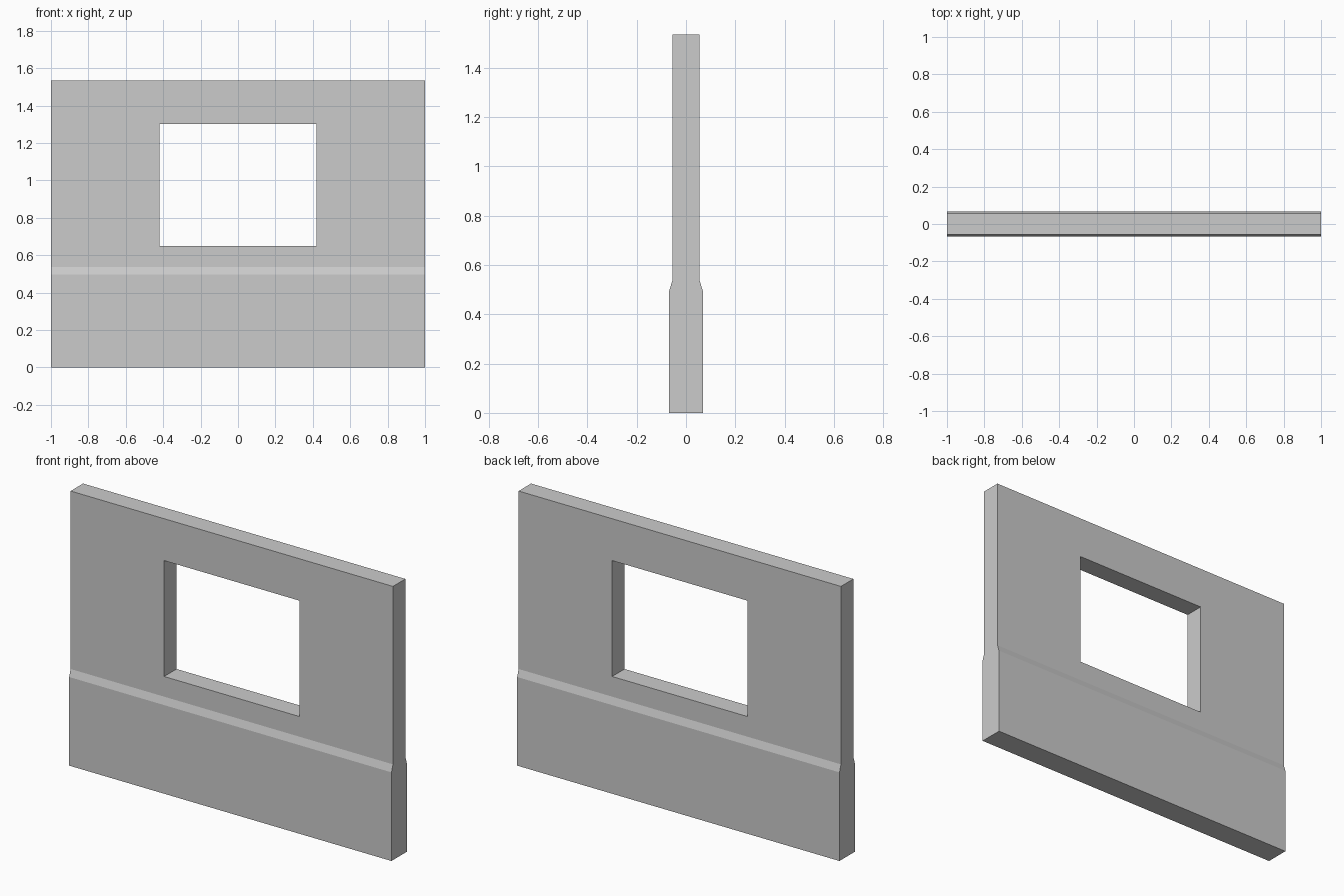
import bpy, bmesh

if "Cube" in bpy.data.objects:
    bpy.data.objects.remove(bpy.data.objects["Cube"])

HALF_LENGTH = 1.0
WIN_X, WIN_LOW, WIN_HIGH = 0.42, 0.65, 1.30

bm = bmesh.new()

# Wall cross-section: thick base, sloped ledge, thinner upper wall
half = [(0.068, 0.0), (0.068, 0.497), (0.055, 0.537), (0.055, 1.535)]
profile = half + [(-y, z) for y, z in reversed(half)]
face = bm.faces.new([bm.verts.new((-HALF_LENGTH, y, z)) for y, z in profile])
out = bmesh.ops.extrude_face_region(bm, geom=[face])["geom"]
bmesh.ops.translate(bm, vec=(2 * HALF_LENGTH, 0, 0),
                    verts=[g for g in out if isinstance(g, bmesh.types.BMVert)])

# Cut lines around the window
for co, no in (((-WIN_X, 0, 0), (1, 0, 0)), ((WIN_X, 0, 0), (1, 0, 0)),
               ((0, 0, WIN_LOW), (0, 0, 1)), ((0, 0, WIN_HIGH), (0, 0, 1))):
    bmesh.ops.bisect_plane(bm, geom=bm.verts[:] + bm.edges[:] + bm.faces[:],
                           plane_co=co, plane_no=no)

# Open the window and line it with reveal faces
hole = []
for f in bm.faces:
    c = f.calc_center_median()
    if abs(c.x) < WIN_X and WIN_LOW < c.z < WIN_HIGH:
        hole.append(f)
bmesh.ops.delete(bm, geom=hole, context='FACES')
bmesh.ops.bridge_loops(bm, edges=[e for e in bm.edges if e.is_boundary])
bmesh.ops.recalc_face_normals(bm, faces=bm.faces[:])

mesh = bpy.data.meshes.new("window_wall")
bm.to_mesh(mesh)
bm.free()
bpy.context.collection.objects.link(bpy.data.objects.new("window_wall", mesh))
